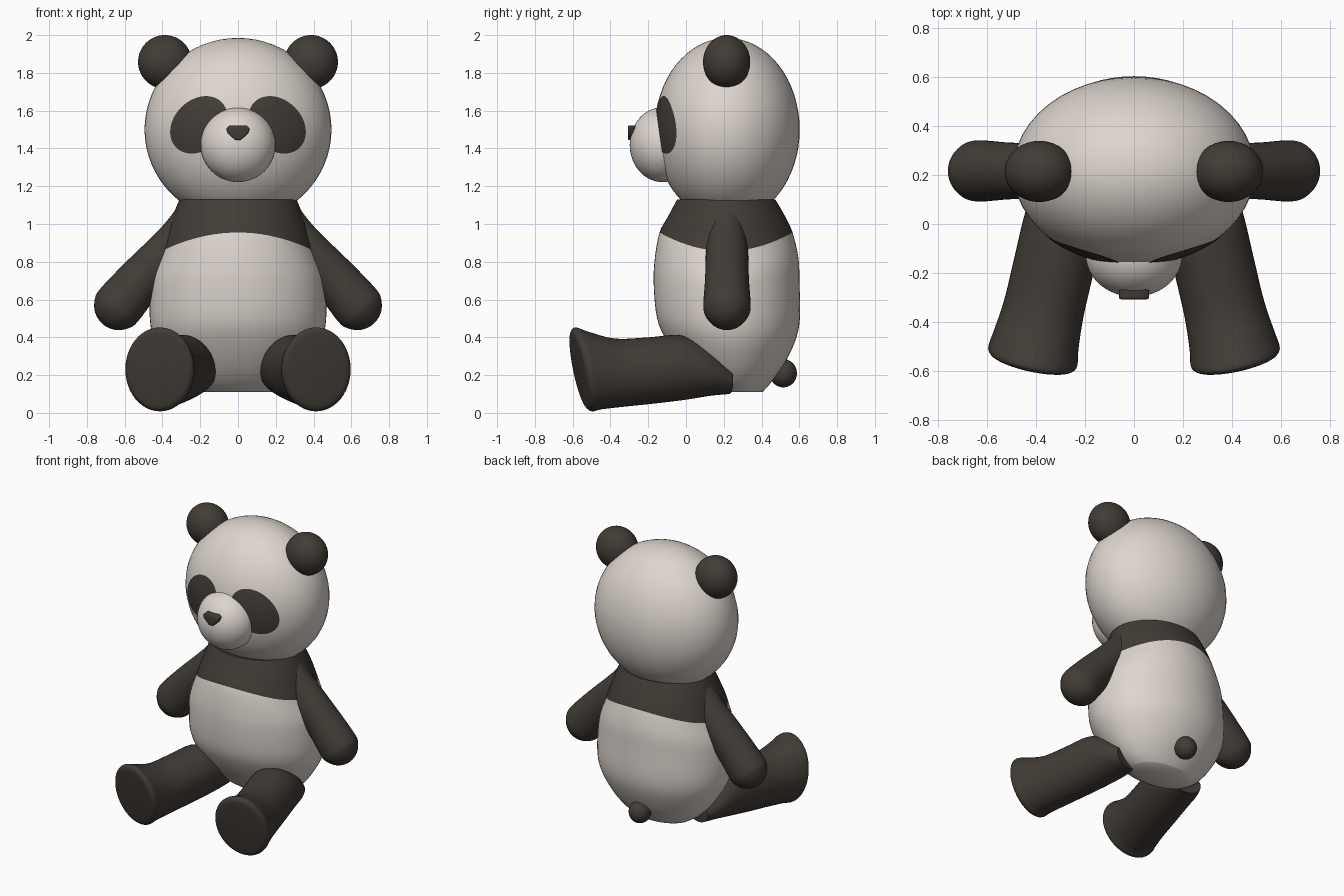
import bpy, bmesh, math
from mathutils import Vector

if "Cube" in bpy.data.objects:
    bpy.data.objects.remove(bpy.data.objects["Cube"])


def material(name, rgb):
    m = bpy.data.materials.new(name)
    m.diffuse_color = (*rgb, 1)
    m.use_nodes = True
    m.node_tree.nodes["Principled BSDF"].inputs["Base Color"].default_value = m.diffuse_color
    return m


CREAM = material("cream fur", (0.73, 0.67, 0.62))
DARK = material("dark brown fur", (0.054, 0.045, 0.036))


def finish(name, bm, mats, mirror=False, angle=50):
    bmesh.ops.recalc_face_normals(bm, faces=bm.faces)
    me = bpy.data.meshes.new(name)
    bm.to_mesh(me)
    bm.free()
    ob = bpy.data.objects.new(name, me)
    bpy.context.collection.objects.link(ob)
    for m in mats:
        me.materials.append(m)
    bpy.ops.object.select_all(action='DESELECT')
    ob.select_set(True)
    bpy.context.view_layer.objects.active = ob
    bpy.ops.object.shade_smooth_by_angle(angle=math.radians(angle))
    if mirror:
        ob.modifiers.new("mirror", 'MIRROR').use_mirror_merge = False
    return ob


def spline(rows, sub):
    """Catmull-Rom resampling of rows of numbers."""
    out = []
    n = len(rows)
    for i in range(n - 1):
        p0, p1, p2, p3 = (rows[max(0, min(n - 1, k))] for k in (i - 1, i, i + 1, i + 2))
        for s in range(sub):
            t = s / sub
            out.append([0.5 * (2 * b + (c - a) * t + (2 * a - 5 * b + 4 * c - d) * t * t
                               + (3 * b - a - 3 * c + d) * t ** 3)
                        for a, b, c, d in zip(p0, p1, p2, p3)])
    return out + [list(rows[-1])]


def loft(rows, sub=4, seg=48, dark_rows=0):
    """Rows: centre xyz, U xyz, V xyz, drop (ring sags by drop * x^2)."""
    bm = bmesh.new()
    rings = []
    for r in spline(rows, sub):
        c, u, v = Vector(r[0:3]), Vector(r[3:6]), Vector(r[6:9])
        ring = []
        for k in range(seg):
            a = 2 * math.pi * k / seg
            p = c + u * math.cos(a) + v * math.sin(a)
            p.z -= r[9] * p.x ** 2
            ring.append(bm.verts.new(p))
        rings.append(ring)
    for i, (a, b) in enumerate(zip(rings, rings[1:])):
        for k in range(seg):
            j = (k + 1) % seg
            f = bm.faces.new((a[k], a[j], b[j], b[k]))
            f.material_index = 1 if i < dark_rows * sub else 0
    bm.faces.new(rings[0]).material_index = 1 if dark_rows else 0
    bm.faces.new(rings[-1])
    return bm


def ball(name, centre, radii, mat, mirror=False, cut=None):
    bm = bmesh.new()
    bmesh.ops.create_uvsphere(bm, u_segments=48, v_segments=32, radius=1)
    for v in bm.verts:
        v.co = Vector([c + r * x for c, r, x in zip(centre, radii, v.co)])
    if cut:
        g = bm.verts[:] + bm.edges[:] + bm.faces[:]
        bmesh.ops.bisect_plane(bm, geom=g, plane_co=(0, 0, cut), plane_no=(0, 0, 1), clear_inner=True)
        bmesh.ops.holes_fill(bm, edges=[e for e in bm.edges if e.is_boundary])
    return finish(name, bm, [mat], mirror)


# body: z, centre y, half width, half depth, sag; third ring is the colour border
body = [(1.13, .213, .31, .26, 0), (1.04, .215, .36, .31, .3), (.955, .212, .405, .352, .6),
        (.82, .215, .442, .38, .3), (.68, .215, .461, .386, 0), (.5, .225, .467, .378, 0),
        (.38, .238, .44, .34, 0), (.25, .25, .365, .265, 0), (.16, .26, .285, .19, 0),
        (.11, .275, .21, .13, 0)]
finish("body", loft([(0, y, z, rx, 0, 0, 0, ry, 0, d) for z, y, rx, ry, d in body],
                    seg=64, dark_rows=2), [CREAM, DARK])

# arms: bent tapering tube with a round hand
arm = [(.25, 1.07, .07), (.32, .91, .113), (.51, .71, .122), (.63, .57, .132)]
rows = []
for i, (x, z, r) in enumerate(arm):
    a, b = arm[max(0, i - 1)], arm[min(3, i + 1)]
    d = Vector((b[0] - a[0], 0, b[1] - a[1])).normalized()
    rows.append((x, .217, z, -d.z * r, 0, d.x * r, 0, r * .95, 0, 0))
for deg in (25, 50, 70, 85):
    s, q = r * math.sin(math.radians(deg)), r * math.cos(math.radians(deg))
    rows.append((x + d.x * s, .217, z + d.z * s, -d.z * q, 0, d.x * q, 0, q * .95, 0, 0))
finish("arm", loft(rows), [DARK], mirror=True)

# legs: splayed tubes flaring to a tilted sole (x, y, z, half width, half height)
leg = [(.25, .23, .17, .10, .07), (.265, .12, .215, .15, .125), (.29, -.01, .24, .165, .17),
       (.33, -.18, .225, .165, .175), (.37, -.35, .213, .166, .18), (.402, -.48, .224, .178, .205),
       (.413, -.535, .23, .186, .222), (.417, -.558, .23, .178, .212), (.42, -.568, .23, .15, .18),
       (.421, -.574, .23, .05, .06)]
rows = []
for i, (x, y, z, w, h) in enumerate(leg):
    tilt = -.2 * min(1, i / 6)
    rows.append((x, y, z, w * .98, w * .2, 0, 0, h * tilt, h, 0))
finish("leg", loft(rows), [DARK], mirror=True)

# head, ears, muzzle, tail
HC, HR = (0, .218, 1.5), (.495, .384, .485)
ball("head", HC, HR, CREAM, cut=1.125)
ball("ear", (.387, .215, 1.858), (.142, .125, .142), DARK, mirror=True)
ball("muzzle", (0, -.125, 1.42), (.198, .173, .198), CREAM)
ball("tail", (0, .515, .21), (.072, .072, .075), DARK)

# eye patches: tilted ovals laid on the head surface
bm = bmesh.new()
K = 1.008
prev = None
for i in range(9):
    ring = []
    for k in range(48):
        a = 2 * math.pi * k / 48
        p, q = .17 * math.cos(a) * max(i, .02) / 8, .132 * math.sin(a) * max(i, .02) / 8
        x = .207 + (p + q) * .7071
        z = 1.525 + (q - p) * .7071
        s = 1 - (x / HR[0] / K) ** 2 - ((z - HC[2]) / HR[2] / K) ** 2
        ring.append(bm.verts.new((x, HC[1] - HR[1] * K * math.sqrt(s), z)))
    if prev:
        for k in range(48):
            j = (k + 1) % 48
            bm.faces.new((prev[k], prev[j], ring[j], ring[k]))
    else:
        bm.faces.new(ring)
    prev = ring
ob = finish("eye_patch", bm, [DARK], mirror=True)
if sum(p.normal.y for p in ob.data.polygons) > 0:
    ob.data.flip_normals()

# nose: rounded triangular plug
bm = bmesh.new()
pts = [(-.062, 1.507), (-.045, 1.522), (.045, 1.522), (.062, 1.507), (.055, 1.482),
       (.014, 1.444), (-.014, 1.444), (-.055, 1.482)]
f = bm.faces.new([bm.verts.new((x, -.308, z)) for x, z in pts])
ext = bmesh.ops.extrude_face_region(bm, geom=[f])
for v in ext["geom"]:
    if isinstance(v, bmesh.types.BMVert):
        v.co.y = -.24
front = [e for e in bm.edges if all(v.co.y < -.3 for v in e.verts)]
bmesh.ops.bevel(bm, geom=front, offset=.009, segments=3, affect='EDGES', profile=.5)
finish("nose", bm, [DARK])
